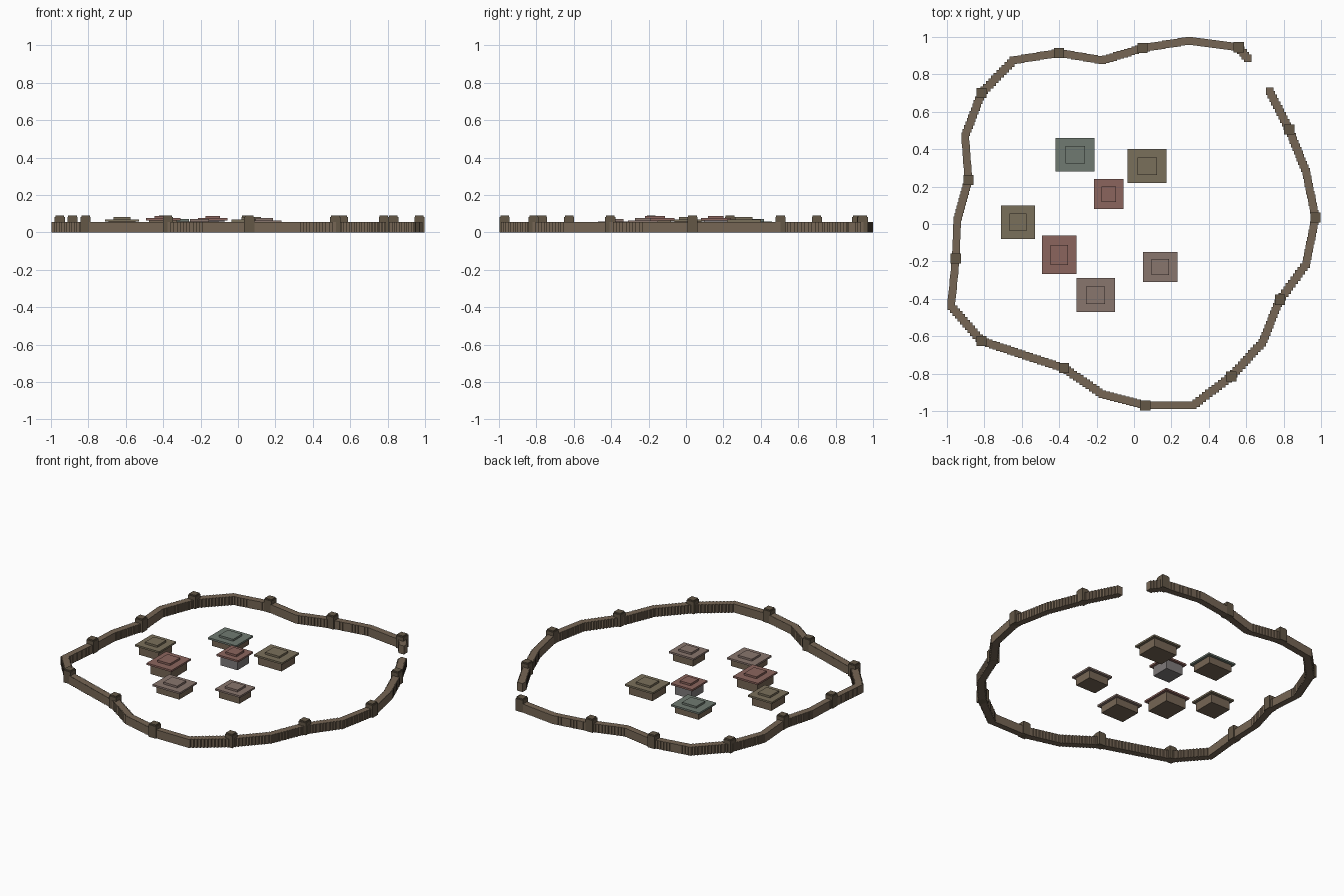
import bpy, bmesh
from mathutils import Vector, Matrix

if "Cube" in bpy.data.objects:
    bpy.data.objects.remove(bpy.data.objects["Cube"])


def material(name, rgb):
    m = bpy.data.materials.new(name)
    m.diffuse_color = (*rgb, 1)
    m.use_nodes = True
    m.node_tree.nodes["Principled BSDF"].inputs["Base Color"].default_value = m.diffuse_color
    return m


def add_box(bm, x, y, z0, z1, w, d):
    mat = Matrix.Translation((x, y, (z0 + z1) / 2)) @ Matrix.Diagonal((w, d, z1 - z0, 1))
    bmesh.ops.create_cube(bm, size=1, matrix=mat)


def make(name, boxes, mat):
    bm = bmesh.new()
    for b in boxes:
        add_box(bm, *b)
    me = bpy.data.meshes.new(name)
    bm.to_mesh(me)
    bm.free()
    me.materials.append(mat)
    ob = bpy.data.objects.new(name, me)
    bpy.context.collection.objects.link(ob)
    return ob


WOOD = material("wood", (0.18, 0.133, 0.09))
DARK_WOOD = material("dark_wood", (0.125, 0.095, 0.062))
STONE = material("stone", (0.21, 0.195, 0.195))
ROOFS = {
    "green": material("green_roof", (0.16, 0.195, 0.165)),
    "olive": material("olive_roof", (0.195, 0.16, 0.105)),
    "red": material("red_roof", (0.26, 0.13, 0.11)),
    "mauve": material("mauve_roof", (0.25, 0.18, 0.155)),
}

# Palisade path, clockwise from one side of the gate to the other
path = [Vector(p) for p in [
    (0.725, 0.71), (0.83, 0.505), (0.92, 0.28), (0.97, 0.035), (0.92, -0.215),
    (0.78, -0.405), (0.685, -0.635), (0.52, -0.815), (0.315, -0.97), (0.06, -0.97),
    (-0.17, -0.91), (-0.375, -0.77), (-0.6, -0.697), (-0.815, -0.625), (-0.978, -0.44),
    (-0.953, -0.185), (-0.945, 0.02), (-0.885, 0.235), (-0.903, 0.47), (-0.815, 0.70),
    (-0.645, 0.875), (-0.4, 0.915), (-0.17, 0.875), (0.045, 0.94), (0.295, 0.98),
    (0.56, 0.945), (0.608, 0.885)]]

# Palisade of closely set square posts
posts = []
for a, b in zip(path, path[1:]):
    n = max(1, round((b - a).length / 0.021))
    for i in range(n):
        p = a.lerp(b, i / n)
        posts.append((p.x, p.y, 0, 0.057, 0.04, 0.04))
posts.append((path[-1].x, path[-1].y, 0, 0.057, 0.04, 0.04))
make("palisade_wall", posts, WOOD)

# Watch posts on every second corner of the wall
for i, p in enumerate(path[1::2]):
    make(f"wall_tower_{i + 1}", [(p.x, p.y, 0, 0.082, 0.054, 0.054),
                                 (p.x, p.y, 0.082, 0.09, 0.046, 0.046)], DARK_WOOD)

# Houses: x, y, roof width, roof depth, body height, roof colour, body material
houses = [
    (-0.315, 0.37, 0.21, 0.18, 0.046, "green", WOOD),
    (0.07, 0.31, 0.21, 0.18, 0.057, "olive", WOOD),
    (-0.135, 0.16, 0.16, 0.16, 0.064, "red", STONE),
    (-0.62, 0.01, 0.18, 0.18, 0.058, "olive", WOOD),
    (-0.40, -0.165, 0.185, 0.205, 0.064, "red", WOOD),
    (-0.205, -0.38, 0.205, 0.18, 0.047, "mauve", WOOD),
    (0.14, -0.23, 0.185, 0.16, 0.052, "mauve", WOOD),
]
for i, (x, y, w, d, h, roof, wall) in enumerate(houses, 1):
    make(f"house_body_{i}", [(x, y, 0, h, w - 0.035, d - 0.035)], wall)
    make(f"house_roof_{i}", [(x, y, h, h + 0.012, w, d),
                             (x, y, h + 0.012, h + 0.025, w * 0.5, d * 0.52)], ROOFS[roof])
